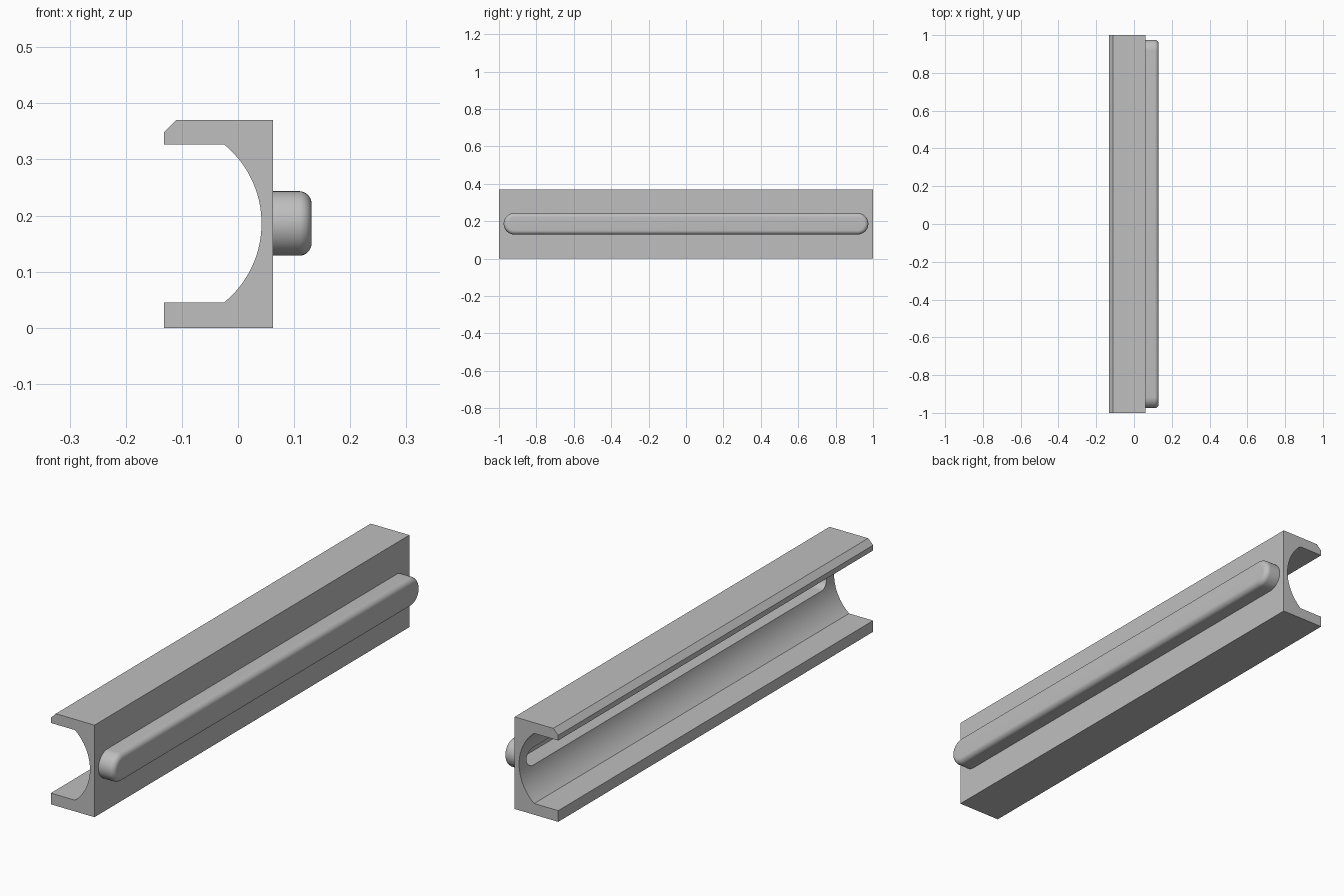
import bpy, bmesh, math

cube = bpy.data.objects.get("Cube")
if cube:
    bpy.data.objects.remove(cube, do_unlink=True)

grey = bpy.data.materials.new("light_grey")
grey.use_nodes = True
COLOUR = (0.52, 0.52, 0.52, 1)
grey.diffuse_color = COLOUR
grey.node_tree.nodes["Principled BSDF"].inputs["Base Color"].default_value = COLOUR

HEIGHT, MID = 0.37, 0.186       # channel height, rib centre height
BACK, LIP = 0.062, -0.132       # flat back plane and flange tips
RIB_TIP, RIB_END, RIB_R = 0.131, 0.975, 0.0575
FILLET, WALL = 0.022, 0.022


def finish(name, bm):
    bmesh.ops.recalc_face_normals(bm, faces=bm.faces)
    mesh = bpy.data.meshes.new(name)
    bm.to_mesh(mesh)
    bm.free()
    mesh.materials.append(grey)
    obj = bpy.data.objects.new(name, mesh)
    bpy.context.collection.objects.link(obj)
    return obj


def select(obj):
    bpy.ops.object.select_all(action='DESELECT')
    obj.select_set(True)
    bpy.context.view_layer.objects.active = obj


def smooth(obj):
    select(obj)
    bpy.ops.object.shade_smooth_by_angle(angle=math.radians(30))


def stadium(bm, x, inset, steps=20):
    """Ring of vertices round a slot shape lying in a plane of constant x."""
    r, centre, ring = RIB_R - inset, RIB_END - RIB_R, []
    for side in (1, -1):
        for i in range(steps + 1):
            a = math.pi * i / steps
            ring.append(bm.verts.new((x, side * (centre + r * math.sin(a)),
                                      MID + side * r * math.cos(a))))
    return ring


def bridge(bm, a, b):
    for i in range(len(a)):
        j = (i + 1) % len(a)
        bm.faces.new((a[i], a[j], b[j], b[i]))


# Channel: profile with a concave inner arc, extruded along y
bm = bmesh.new()
half, depth = 0.141, 0.067
radius = (half ** 2 + depth ** 2) / (2 * depth)
sweep = math.asin(half / radius)
profile = [(LIP, 0), (BACK, 0), (BACK, HEIGHT), (LIP + 0.022, HEIGHT),
           (LIP, HEIGHT - 0.022), (LIP, MID + half)]
for i in range(33):
    a = sweep * (1 - i / 16)
    profile.append((0.042 - radius + radius * math.cos(a), MID + radius * math.sin(a)))
profile.append((LIP, MID - half))
face = bm.faces.new([bm.verts.new((x, -1, z)) for x, z in profile])
out = bmesh.ops.extrude_face_region(bm, geom=[face])
bmesh.ops.translate(bm, vec=(0, 2, 0),
                    verts=[v for v in out["geom"] if isinstance(v, bmesh.types.BMVert)])
channel = finish("channel", bm)

# Slot cut through the channel wall into the hollow rib
bm = bmesh.new()
rings = [stadium(bm, x, WALL) for x in (-0.03, BACK + 0.03)]
bridge(bm, *rings)
for ring in rings:
    bm.faces.new(ring)
cutter = finish("slot_cutter", bm)
cutter.hide_render = True
cut = channel.modifiers.new("slot", 'BOOLEAN')
cut.operation, cut.solver, cut.object = 'DIFFERENCE', 'EXACT', cutter
select(channel)
bpy.ops.object.modifier_apply(modifier=cut.name)
bpy.data.objects.remove(cutter, do_unlink=True)
smooth(channel)

# Hollow rib: rounded outer skin, tip, and inner pocket
bm = bmesh.new()
outer = [stadium(bm, BACK, 0)]
for i in range(9):
    a = math.pi / 2 * i / 8
    outer.append(stadium(bm, RIB_TIP - FILLET + FILLET * math.sin(a),
                         FILLET * (1 - math.cos(a))))
inner = [stadium(bm, x, WALL) for x in (BACK, RIB_TIP - WALL)]
for a, b in zip(outer, outer[1:]):
    bridge(bm, a, b)
bridge(bm, *inner)
bridge(bm, outer[0], inner[0])
bm.faces.new(outer[-1])
bm.faces.new(inner[-1])
smooth(finish("rib", bm))
